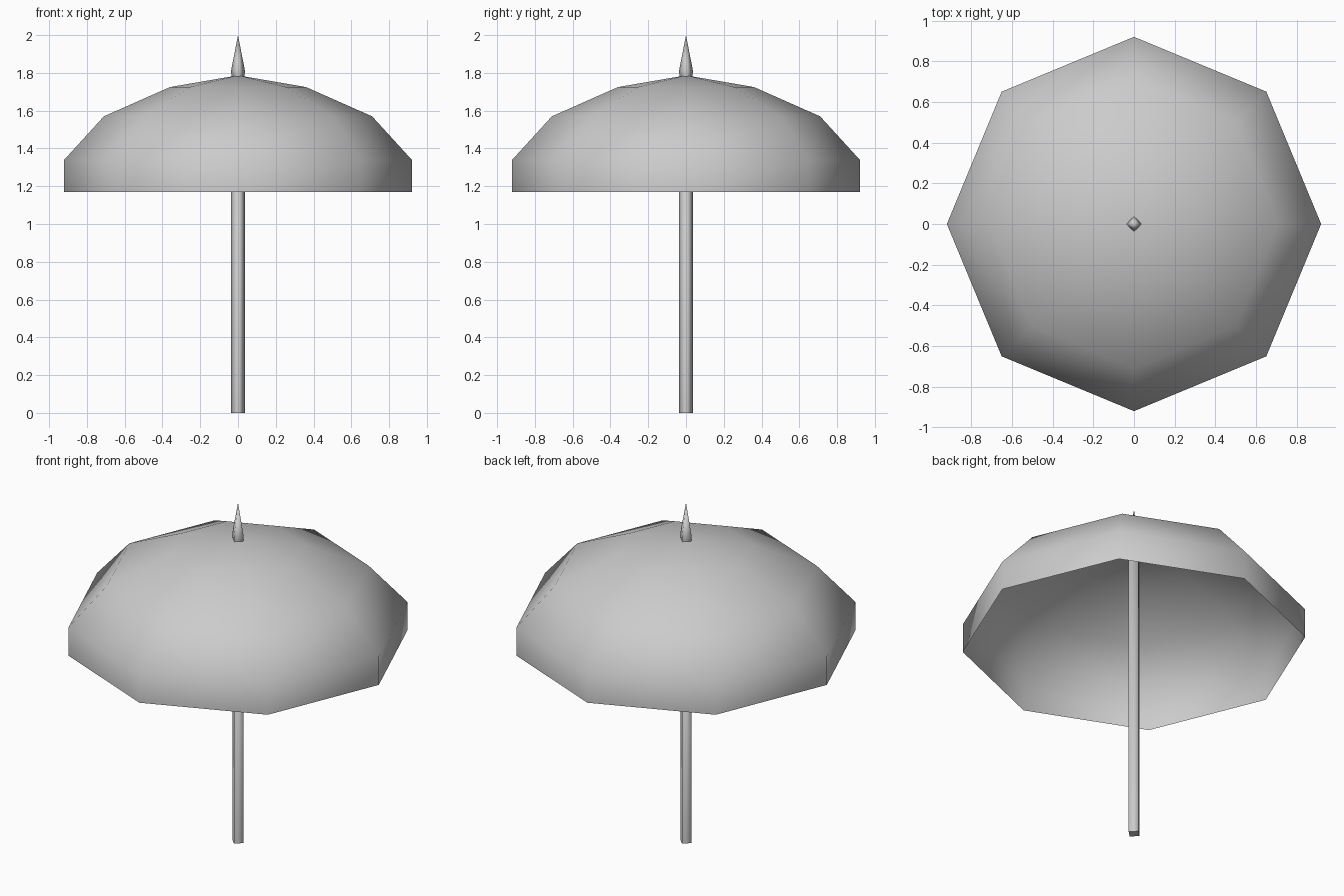
import bpy
import bmesh
from math import cos, sin, tau

cube = bpy.data.objects.get("Cube")
if cube:
    bpy.data.objects.remove(cube)

grey = bpy.data.materials.new("light grey")
grey.use_nodes = True
grey.diffuse_color = (0.6, 0.6, 0.6, 1)
grey.node_tree.nodes["Principled BSDF"].inputs["Base Color"].default_value = (0.6, 0.6, 0.6, 1)


def lathe(name, profile, sides, tip, cap=False):
    """Rings of (radius, height) listed bottom to top, closed by a point at the tip."""
    bm = bmesh.new()
    rings = [[bm.verts.new((r * cos(tau * i / sides), r * sin(tau * i / sides), z))
              for i in range(sides)] for r, z in profile]
    apex = bm.verts.new((0, 0, tip))
    for i in range(sides):
        j = (i + 1) % sides
        for low, high in zip(rings, rings[1:]):
            bm.faces.new((low[i], low[j], high[j], high[i]))
        bm.faces.new((rings[-1][i], rings[-1][j], apex))
    for face in bm.faces:
        face.smooth = True
    if cap:
        base = bm.faces.new(rings[0][::-1])
        for edge in base.edges:
            edge.smooth = False
    mesh = bpy.data.meshes.new(name)
    bm.to_mesh(mesh)
    bm.free()
    mesh.materials.append(grey)
    obj = bpy.data.objects.new(name, mesh)
    bpy.context.collection.objects.link(obj)
    return obj


# Open eight-sided canopy with a straight hanging rim
lathe("canopy", [(0.92, 1.17), (0.92, 1.34), (0.71, 1.57), (0.36, 1.725)], 8, 1.787)

# Four-sided pole under the canopy
lathe("pole", [(0.037, 0), (0.037, 1.77)], 4, 1.775, cap=True)

# Pointed finial on top
lathe("finial", [(0.034, 1.78), (0.037, 1.81)], 4, 2.0, cap=True)
